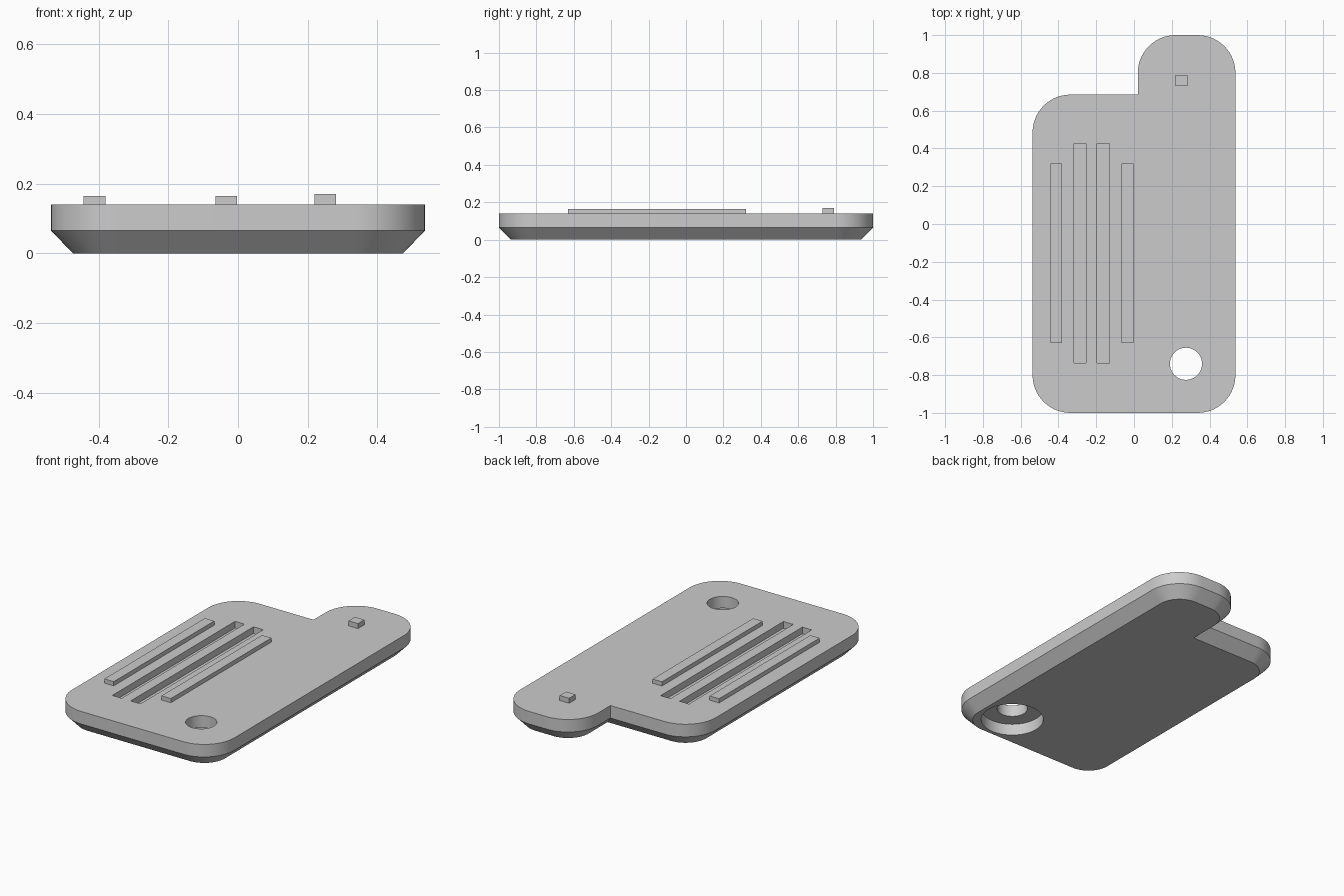
import bpy, bmesh, math
from mathutils import Vector

default = bpy.data.objects.get("Cube")
if default:
    bpy.data.objects.remove(default, do_unlink=True)

grey = bpy.data.materials.new("light_grey")
grey.diffuse_color = (0.6, 0.6, 0.6, 1)
grey.use_nodes = True
grey.node_tree.nodes["Principled BSDF"].inputs["Base Color"].default_value = (0.6, 0.6, 0.6, 1)

TOP, RIM, INSET, RADIUS = 0.14, 0.065, 0.063, 0.2
ARC_STEPS = 14


def outline(inset):
    """Plan of the tag, counter-clockwise, with every outer corner rounded."""
    s, r = 0.537 - inset, RADIUS - inset
    lo, hi = -1 + inset, 1 - inset
    step_x, step_y = 0.02 + inset, 0.685 - inset
    # centre of each corner arc and its start angle; None marks the sharp inner corner
    corners = [(s - r, lo + r, -90), (s - r, hi - r, 0), (step_x + r, hi - r, 90),
               (step_x, step_y, None), (-s + r, step_y - r, 90), (-s + r, lo + r, 180)]
    points = []
    for x, y, start in corners:
        if start is None:
            points.append((x, y))
            continue
        for i in range(ARC_STEPS + 1):
            a = math.radians(start + 90 * i / ARC_STEPS)
            points.append((x + r * math.cos(a), y + r * math.sin(a)))
    return points


def finish(name, bm):
    bmesh.ops.recalc_face_normals(bm, faces=bm.faces)
    mesh = bpy.data.meshes.new(name)
    bm.to_mesh(mesh)
    bm.free()
    mesh.materials.append(grey)
    obj = bpy.data.objects.new(name, mesh)
    bpy.context.collection.objects.link(obj)
    return obj


def box(name, x0, x1, y0, y1, z0, z1):
    bm = bmesh.new()
    bmesh.ops.create_cube(bm, size=1)
    for v in bm.verts:
        v.co = Vector((x1 if v.co.x > 0 else x0,
                       y1 if v.co.y > 0 else y0,
                       z1 if v.co.z > 0 else z0))
    return finish(name, bm)


def cylinder(name, radius, z0, z1, x=0.275, y=-0.74):
    bm = bmesh.new()
    bmesh.ops.create_cone(bm, cap_ends=True, segments=64, radius1=radius,
                          radius2=radius, depth=z1 - z0)
    bmesh.ops.translate(bm, verts=bm.verts, vec=(x, y, (z0 + z1) / 2))
    return finish(name, bm)


# Plate: chamfered underside, upright rim, flat top
bm = bmesh.new()
rings = [[bm.verts.new((x, y, z)) for x, y in outline(inset)]
         for z, inset in ((0, INSET), (RIM, 0), (TOP, 0))]
for low, high in zip(rings, rings[1:]):
    for i in range(len(low)):
        j = (i + 1) % len(low)
        bm.faces.new((low[i], low[j], high[j], high[i]))
bm.faces.new(rings[0][::-1])
bm.faces.new(rings[-1])
plate = finish("plate", bm)

# Two grooves in the top, and a stepped hole from below
cutters = [
    box("groove_cutter_right", -0.317, -0.255, -0.735, 0.425, TOP - 0.04, 0.3),
    box("groove_cutter_left", -0.195, -0.13, -0.735, 0.425, TOP - 0.04, 0.3),
    cylinder("hole_cutter", 0.085, -0.1, 0.3),
    cylinder("counterbore_cutter", 0.175, -0.1, 0.07),
]
bpy.context.view_layer.objects.active = plate
for cutter in cutters:
    cutter.hide_render = True
    mod = plate.modifiers.new("cut", "BOOLEAN")
    mod.operation = "DIFFERENCE"
    mod.solver = "EXACT"
    mod.object = cutter
    bpy.ops.object.modifier_apply(modifier=mod.name)
for cutter in cutters:
    bpy.data.objects.remove(cutter, do_unlink=True)

# Smooth the rounded walls only
bpy.ops.object.select_all(action="DESELECT")
plate.select_set(True)
bpy.ops.object.shade_smooth_by_angle(angle=math.radians(30))

# Raised parts on top
box("ridge_right", -0.443, -0.381, -0.63, 0.32, TOP - 0.005, 0.165)
box("ridge_left", -0.065, -0.003, -0.63, 0.32, TOP - 0.005, 0.165)
box("peg", 0.22, 0.282, 0.73, 0.79, TOP - 0.005, 0.17)
